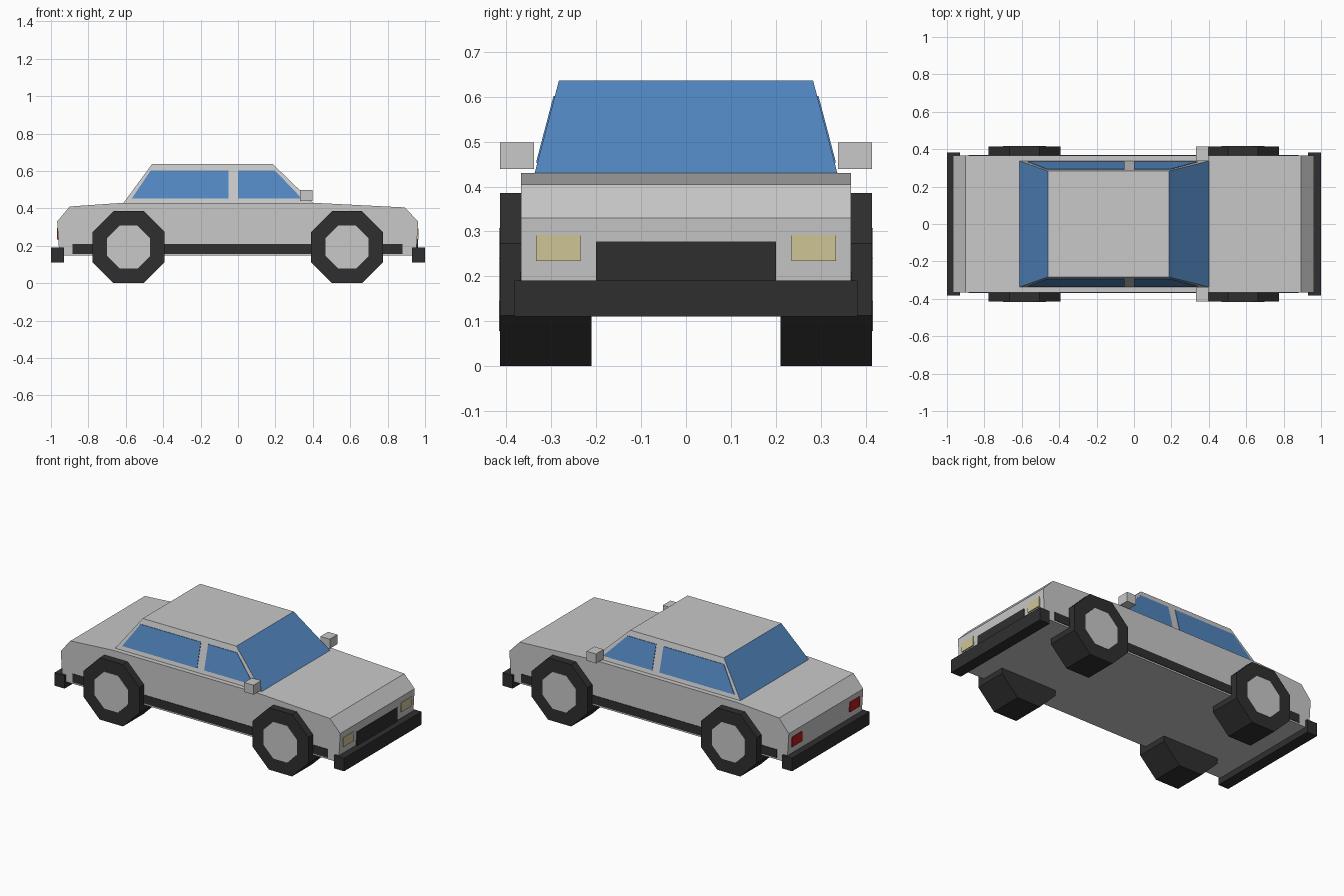
import bpy, bmesh, math
from mathutils import Vector

cube = bpy.data.objects.get("Cube")
if cube:
    bpy.data.objects.remove(cube)


def material(name, rgb):
    m = bpy.data.materials.new(name)
    m.use_nodes = True
    m.diffuse_color = (*rgb, 1)
    m.node_tree.nodes["Principled BSDF"].inputs["Base Color"].default_value = (*rgb, 1)
    return m


PAINT = material("silver_paint", (0.58, 0.58, 0.58))
BLACK = material("black_rubber", (0.028, 0.028, 0.028))
GLASS = material("blue_glass", (0.085, 0.24, 0.53))
LAMP = material("pale_yellow", (0.62, 0.56, 0.30))
RED = material("tail_red", (0.50, 0.01, 0.01))


def loft(name, ring_a, ring_b, *mats):
    """Solid between two matching rings of points."""
    bm = bmesh.new()
    a = [bm.verts.new(p) for p in ring_a]
    b = [bm.verts.new(p) for p in ring_b]
    bm.faces.new(a)
    bm.faces.new(b[::-1])
    for i in range(len(a)):
        j = (i + 1) % len(a)
        bm.faces.new((a[j], a[i], b[i], b[j]))
    bmesh.ops.recalc_face_normals(bm, faces=bm.faces)
    me = bpy.data.meshes.new(name)
    bm.to_mesh(me)
    bm.free()
    for m in mats:
        me.materials.append(m)
    ob = bpy.data.objects.new(name, me)
    bpy.context.collection.objects.link(ob)
    return ob


def prism(name, profile, y0, y1, mat):
    """Side profile (x, z) extruded across y."""
    return loft(name, [(x, y0, z) for x, z in profile],
                [(x, y1, z) for x, z in profile], mat)


def box(name, x, y, z, mat):
    return prism(name, [(x[0], z[0]), (x[1], z[0]), (x[1], z[1]), (x[0], z[1])], *y, mat)


def octagon(cx, cz, apothem):
    r = apothem / math.cos(math.pi / 8)
    angles = [math.pi / 8 + k * math.pi / 4 for k in range(8)]
    return [(cx + r * math.cos(t), cz + r * math.sin(t)) for t in angles]


# Lower body
HALF = 0.367
prism("body", [(-0.955, 0.147), (-0.967, 0.33), (-0.9, 0.41), (-0.61, 0.43),
               (0.4, 0.43), (0.892, 0.405), (0.963, 0.33), (0.952, 0.147)],
      -HALF, HALF, PAINT)

# Cabin, with the sloping front and rear faces glazed
BASE_Z, ROOF_Z, BASE_Y, ROOF_Y = 0.43, 0.636, 0.337, 0.283


def rect(x0, x1, y, z):
    return [(x0, -y, z), (x1, -y, z), (x1, y, z), (x0, y, z)]


cabin = loft("cabin", rect(-0.612, 0.4, BASE_Y, BASE_Z),
             rect(-0.46, 0.187, ROOF_Y, ROOF_Z), PAINT, GLASS)
for face in cabin.data.polygons:
    if abs(face.normal.x) > 0.3:
        face.material_index = 1


def cabin_y(z):
    return BASE_Y + (ROOF_Y - BASE_Y) * (z - BASE_Z) / (ROOF_Z - BASE_Z)


WINDOWS = {"rear_window": [(-0.567, 0.454), (-0.05, 0.454), (-0.05, 0.602), (-0.467, 0.602)],
           "front_window": [(0, 0.454), (0.34, 0.454), (0.198, 0.602), (0, 0.602)]}

for side, s in (("left", 1), ("right", -1)):
    # Side windows lying on the slanted cabin sides
    for name, outline in WINDOWS.items():
        inner = [Vector((x, s * (cabin_y(z) - 0.002), z)) for x, z in outline]
        outer = [p + Vector((0, s * 0.005, 0)) for p in inner]
        loft(f"{side}_{name}", inner, outer, GLASS)

    # Sill strip and mirror
    box(f"{side}_sill", (-0.885, 0.88), (s * 0.36, s * 0.37), (0.157, 0.21), BLACK)
    box(f"{side}_mirror", (0.332, 0.397), (s * 0.338, s * 0.414), (0.439, 0.498), PAINT)

    # Wheels
    for end, cx in (("front", 0.583), ("rear", -0.585)):
        prism(f"{side}_{end}_tyre", octagon(cx, 0.193, 0.193), s * 0.21, s * 0.414, BLACK)
        prism(f"{side}_{end}_hub", octagon(cx, 0.193, 0.115), s * 0.41, s * 0.416, PAINT)

    # Lights
    box(f"{side}_headlight", (0.953, 0.964), (s * 0.235, s * 0.334), (0.234, 0.292), LAMP)
    box(f"{side}_tail_light", (-0.968, -0.957), (s * 0.235, s * 0.334), (0.234, 0.296), RED)

# Bumpers and grille
for end, s in (("front", 1), ("rear", -1)):
    box(f"{end}_bumper", (s * 0.93, s), (-0.382, 0.382), (0.11, 0.191), BLACK)
box("grille", (0.953, 0.963), (-0.2, 0.2), (0.18, 0.277), BLACK)
